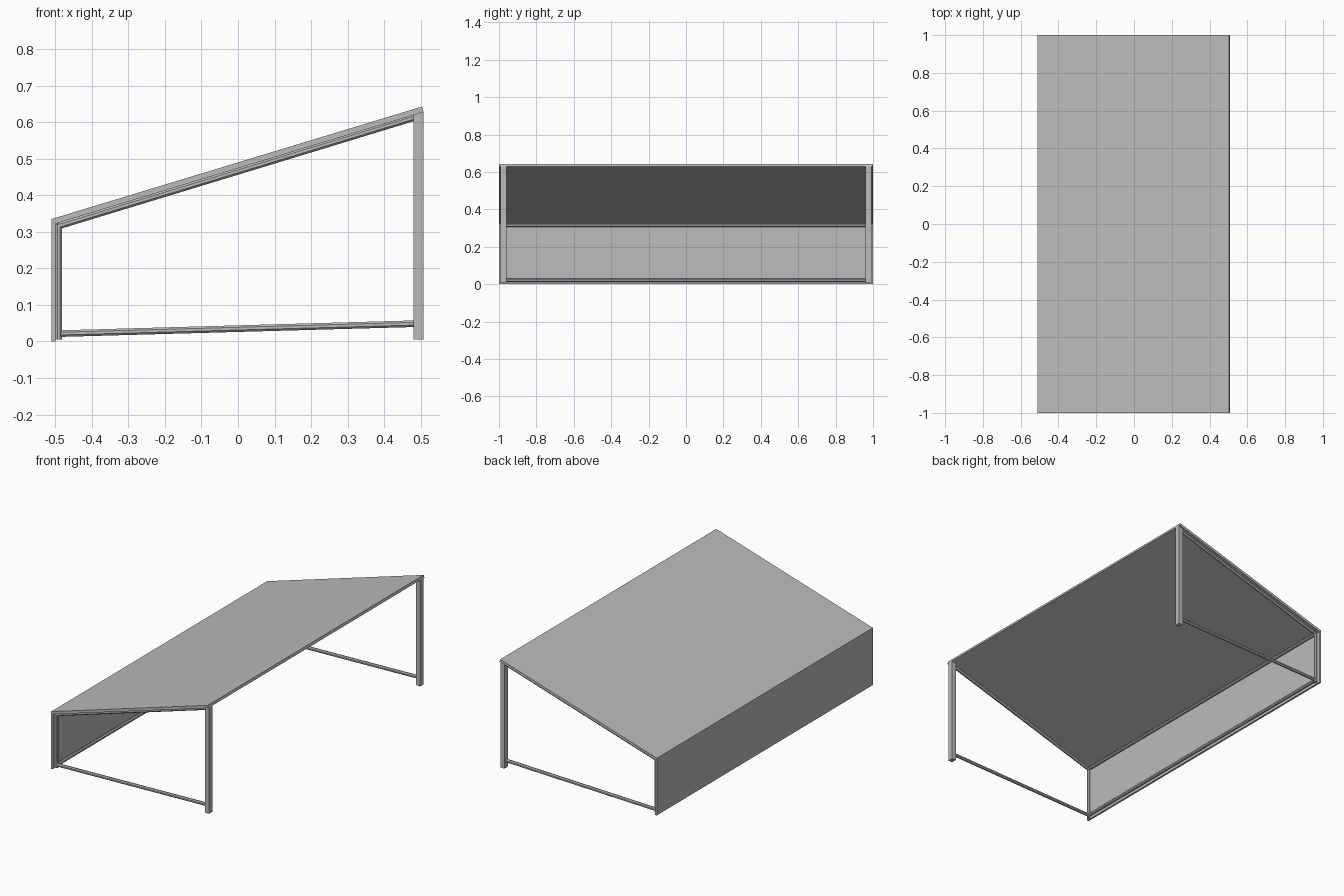
import bpy
import bmesh
from math import pi, cos
from mathutils import Vector, Matrix

cube = bpy.data.objects.get("Cube")
if cube:
    bpy.data.objects.remove(cube, do_unlink=True)

grey = bpy.data.materials.new("plain grey")
grey.use_nodes = True
colour = (0.5, 0.5, 0.5, 1)
grey.diffuse_color = colour
grey.node_tree.nodes["Principled BSDF"].inputs["Base Color"].default_value = colour


def finish(name, bm):
    bmesh.ops.recalc_face_normals(bm, faces=bm.faces)
    mesh = bpy.data.meshes.new(name)
    bm.to_mesh(mesh)
    bm.free()
    mesh.materials.append(grey)
    obj = bpy.data.objects.new(name, mesh)
    bpy.context.collection.objects.link(obj)
    return obj


def prism(name, profile, y0, y1):
    """Extrude an x-z outline along y."""
    bm = bmesh.new()
    face = bm.faces.new([bm.verts.new((x, y0, z)) for x, z in profile])
    out = bmesh.ops.extrude_face_region(bm, geom=[face])["geom"]
    verts = [v for v in out if isinstance(v, bmesh.types.BMVert)]
    bmesh.ops.translate(bm, verts=verts, vec=(0, y1 - y0, 0))
    return finish(name, bm)


def tube(name, start, end, width=0.018):
    """Eight-sided bar between two points, with its flats square to the frame."""
    a, b = Vector(start), Vector(end)
    axis = b - a
    bm = bmesh.new()
    radius = width / 2 / cos(pi / 8)
    turn = axis.to_track_quat('Z', 'Y').to_matrix().to_4x4()
    place = Matrix.Translation((a + b) / 2) @ turn @ Matrix.Rotation(pi / 8, 4, 'Z')
    bmesh.ops.create_cone(bm, cap_ends=True, segments=8, radius1=radius,
                          radius2=radius, depth=axis.length, matrix=place)
    return finish(name, bm)


# Sloping roof and low wall sheets
prism("roof_panel", [(-0.511, 0.335), (0.504, 0.643), (0.508, 0.628), (-0.507, 0.32)], -1, 1)
prism("wall_panel", [(-0.511, 0), (-0.5, 0), (-0.5, 0.324), (-0.511, 0.334)], -1, 1)

# Side frames at both ends
for side, s in (("front", -1), ("back", 1)):
    y = 0.977 * s
    prism(side + "_tall_post", [(0.481, 0.006), (0.508, 0.006), (0.508, 0.628), (0.481, 0.62)],
          y - 0.016, y + 0.016)
    tube(side + "_short_post", (-0.491, y, 0.006), (-0.491, y, 0.322))
    tube(side + "_rafter", (-0.49, y, 0.3165), (0.482, y, 0.6125))
    tube(side + "_floor_rail", (-0.485, y, 0.0215), (0.482, y, 0.0485))

# Long rails along the low wall
for name, z in (("lower_wall_rail", 0.02), ("upper_wall_rail", 0.315)):
    tube(name, (-0.491, -0.977, z), (-0.491, 0.977, z))
